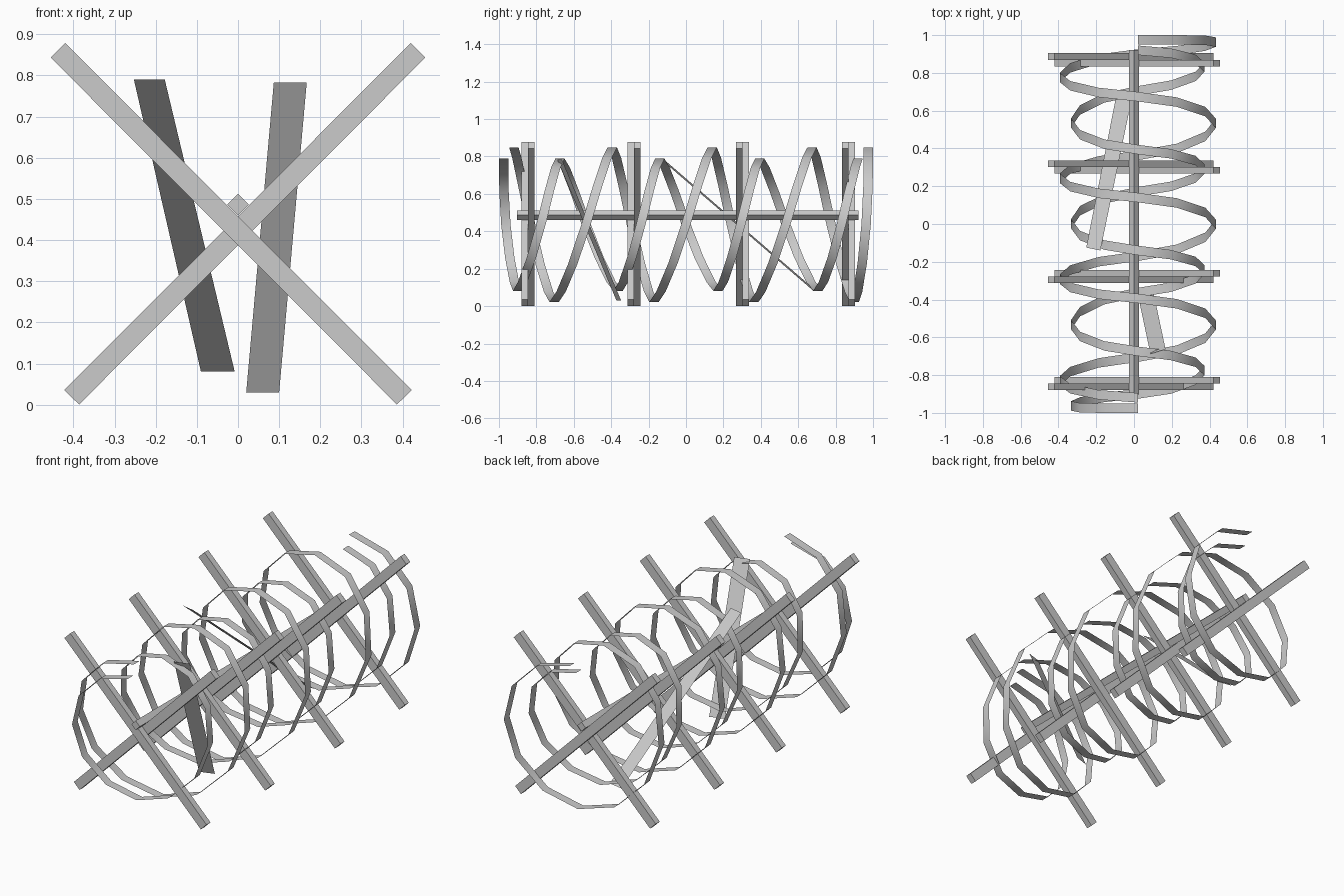
import bpy, math
from mathutils import Vector

if "Cube" in bpy.data.objects:
    bpy.data.objects.remove(bpy.data.objects["Cube"])


def mesh_object(name, verts, faces, smooth_shade=False):
    me = bpy.data.meshes.new(name)
    me.from_pydata(verts, [], faces)
    me.update()
    for p in me.polygons:
        p.use_smooth = smooth_shade
    ob = bpy.data.objects.new(name, me)
    bpy.context.collection.objects.link(ob)
    return ob


def beam(name, a, b, across, width, depth):
    """Box from a to b; 'across' is the direction of its depth."""
    a, b = Vector(a), Vector(b)
    d = Vector(across).normalized()
    w = (b - a).cross(d).normalized() * width / 2
    d = d * depth / 2
    verts = [p + o for p in (a, b) for o in (w + d, d - w, -w - d, w - d)]
    faces = [(0, 1, 2, 3), (7, 6, 5, 4)]
    faces += [(i, i + 4, (i + 1) % 4 + 4, (i + 1) % 4) for i in range(4)]
    return mesh_object(name, verts, [f[::-1] for f in faces])


def slope(k, i):
    """Advance along y at a quarter point: slow at top and bottom, fast at the sides."""
    lo, hi = max(i - 1, 0), min(i + 1, len(k) - 1)
    return (k[hi] - k[lo]) / 2 * (0.35 if i % 2 == 0 else 1.25)


def smooth(k, t):
    """Smooth interpolation through the list of values k at position t."""
    i = min(int(t), len(k) - 2)
    u = t - i
    return ((2*u**3 - 3*u*u + 1) * k[i] + (u**3 - 2*u*u + u) * slope(k, i)
            + (3*u*u - 2*u**3) * k[i + 1] + (u**3 - u*u) * slope(k, i + 1))


# Crossed supports: four X frames, the beam order swaps at the middle
HALF = 0.0175
for n, y in enumerate((-0.845, -0.278, 0.302, 0.869)):
    for s in (-1, 1):
        side = s if n < 2 else -s
        yy = y + side * HALF
        beam(f"cross_beam_{n}_{'right' if s > 0 else 'left'}",
             (s * 0.4375, yy, 0.861), (-s * 0.404, yy, 0.018),
             (0, 1, 0), 0.05, 2 * HALF)

# Long ridge bar resting in the crossings, turned on edge
beam("ridge_bar", (0, -0.903, 0.486), (0, 0.922, 0.486), (1, 0, 1), 0.037, 0.037)

# Quarter-turn positions along y: top, left, bottom, right, ... top
QUARTERS = [-0.92, -0.83, -0.705]
for k in range(3):
    QUARTERS += [y + 0.534 * k for y in (-0.535, -0.394, -0.292, -0.171)]
QUARTERS += [0.963, 0.975]
QUARTERS[-3] = 0.9
SEG = 3


def ribbon(name, radius, flip):
    """Thin 12-sided coil; flip turns it half round about z."""
    verts, faces = [], []
    count = SEG * (len(QUARTERS) - 1)
    for i in range(count + 1):
        ang = i * math.pi / 2 / SEG
        x = -math.sin(ang) * radius
        z = 0.435 + math.cos(ang) * radius
        y = smooth(QUARTERS, i / SEG)
        for e in (-0.025, 0.025):
            verts.append((0.02 + flip * x, flip * (y + e), z))
    for i in range(count):
        a = 2 * i
        faces.append((a, a + 1, a + 3, a + 2))
    return mesh_object(name, verts, faces, True)


ribbon("outer_coil", 0.413, 1)
ribbon("inner_coil", 0.353, -1)

# Loose slanted strips inside the coil
mesh_object("long_slanted_strip",
            [(-0.253, -0.125, 0.79), (-0.178, -0.14, 0.79),
             (-0.008, 0.683, 0.08), (-0.09, 0.698, 0.08)], [(0, 3, 2, 1)])
mesh_object("short_slanted_strip",
            [(0.087, -0.688, 0.783), (0.167, -0.663, 0.783),
             (0.10, -0.347, 0.03), (0.02, -0.372, 0.03)], [(0, 3, 2, 1)])
